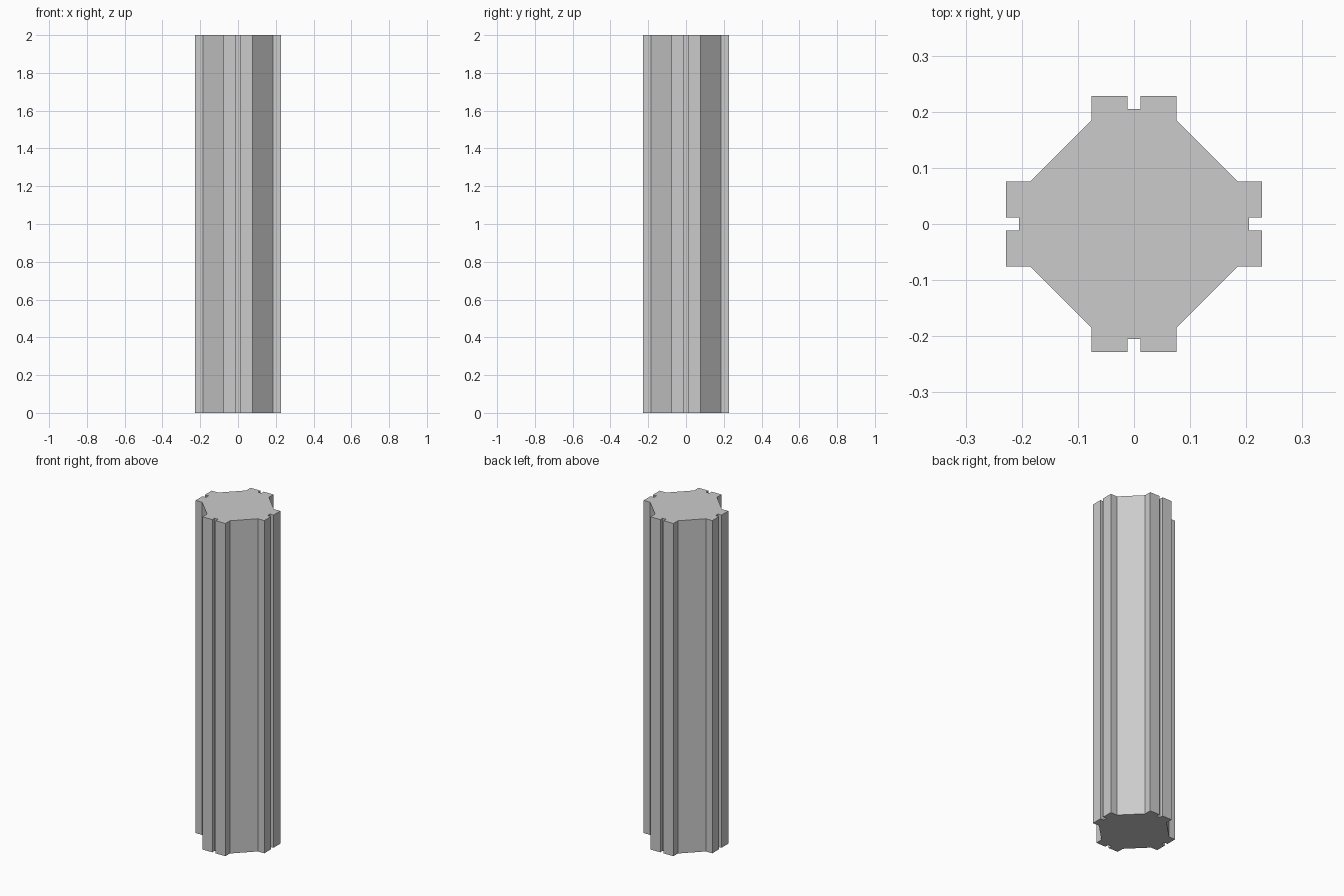
import bpy
import bmesh
from math import pi
from mathutils import Matrix, Vector

cube = bpy.data.objects.get("Cube")
if cube:
    bpy.data.objects.remove(cube, do_unlink=True)

HEIGHT = 2.0
OUTER = 0.228        # reach of each rib
SHOULDER = 0.185     # where the rib meets the diagonal wall
GROOVE_FLOOR = 0.205
RIB_HALF = 0.076
GROOVE_HALF = 0.0115

# One half of a grooved rib, mirrored to make the whole rib
half_rib = [(SHOULDER, RIB_HALF), (OUTER, RIB_HALF),
            (OUTER, GROOVE_HALF), (GROOVE_FLOOR, GROOVE_HALF)]
rib = [Vector((x, -y, 0)) for x, y in half_rib]
rib += [Vector((x, y, 0)) for x, y in reversed(half_rib)]

# Four ribs around the axis form the closed cross-section
bm = bmesh.new()
outline = []
for quarter in range(4):
    turn = Matrix.Rotation(quarter * pi / 2, 3, "Z")
    outline += [bm.verts.new(turn @ p) for p in rib]
base = bm.faces.new(outline)

# Raise the cross-section into the column
raised = bmesh.ops.extrude_face_region(bm, geom=[base], use_keep_orig=True)
top = [v for v in raised["geom"] if isinstance(v, bmesh.types.BMVert)]
bmesh.ops.translate(bm, verts=top, vec=(0, 0, HEIGHT))
bmesh.ops.recalc_face_normals(bm, faces=bm.faces[:])

mesh = bpy.data.meshes.new("grooved_column")
bm.to_mesh(mesh)
bm.free()
column = bpy.data.objects.new("grooved_column", mesh)
bpy.context.collection.objects.link(column)

# Plain light grey surface
grey = bpy.data.materials.new("light_grey")
grey.use_nodes = True
grey.diffuse_color = (0.6, 0.6, 0.6, 1)
grey.node_tree.nodes["Principled BSDF"].inputs["Base Color"].default_value = grey.diffuse_color
mesh.materials.append(grey)
